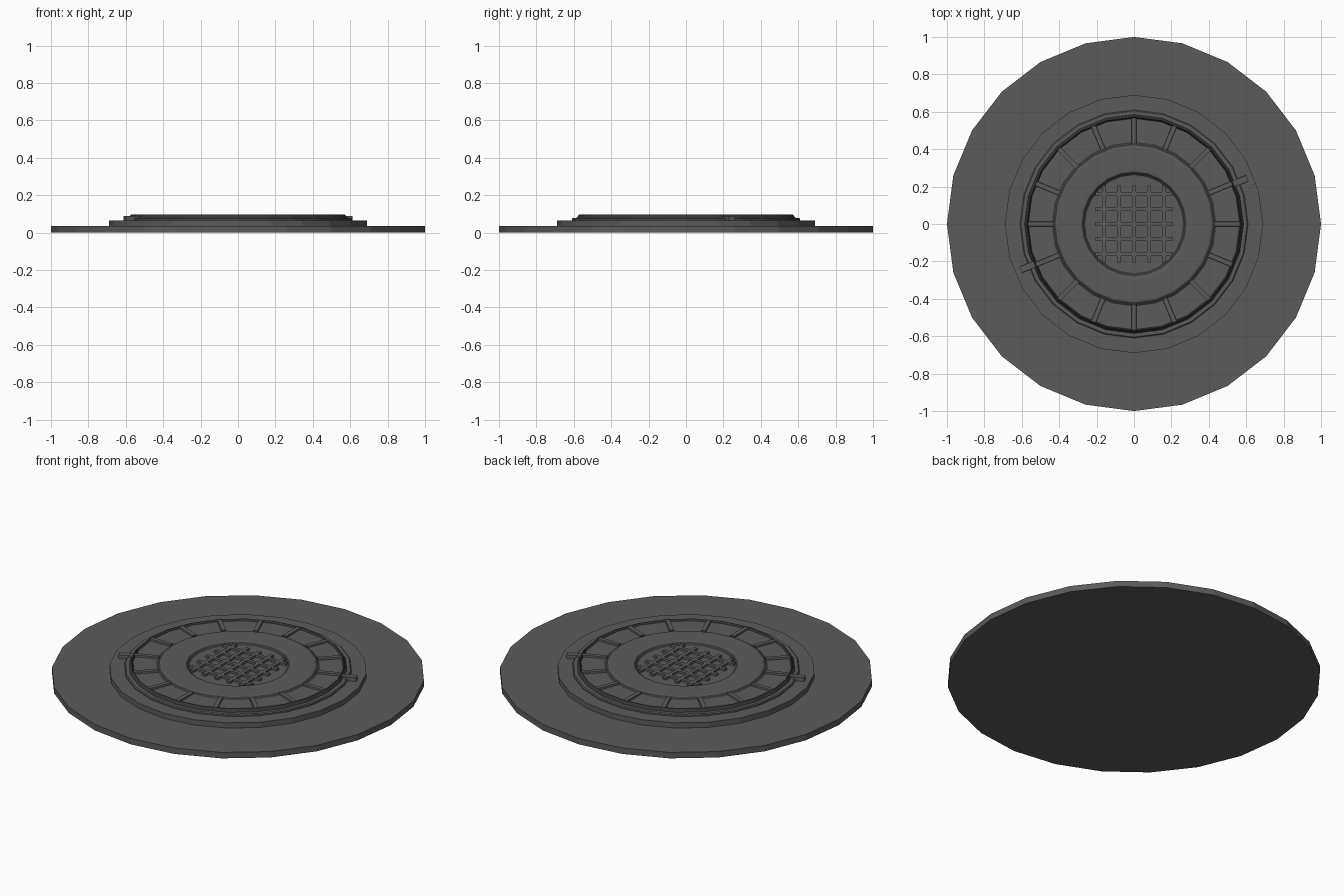
import bpy, bmesh, math
from mathutils import Matrix, Vector

if "Cube" in bpy.data.objects:
    bpy.data.objects.remove(bpy.data.objects["Cube"])

SIDES = 24


def material(name, value):
    m = bpy.data.materials.new(name)
    m.diffuse_color = (value, value, value, 1)
    m.use_nodes = True
    m.node_tree.nodes["Principled BSDF"].inputs["Base Color"].default_value = m.diffuse_color
    return m


grey = material("dark grey metal", 0.105)
dark = material("blackened seam", 0.035)


def finish(name, bm):
    bmesh.ops.recalc_face_normals(bm, faces=bm.faces)
    me = bpy.data.meshes.new(name)
    bm.to_mesh(me)
    bm.free()
    me.materials.append(grey)
    me.materials.append(dark)
    ob = bpy.data.objects.new(name, me)
    bpy.context.collection.objects.link(ob)
    return ob


def lathe(name, profile, dark_spans=()):
    """Revolve (radius, z) points, closing both ends with a flat cap."""
    bm = bmesh.new()
    rings = []
    for r, z in profile:
        rings.append([bm.verts.new((r * math.cos(2 * math.pi * i / SIDES),
                                    r * math.sin(2 * math.pi * i / SIDES), z))
                      for i in range(SIDES)])
    for k in range(len(rings) - 1):
        a, b = rings[k], rings[k + 1]
        for i in range(SIDES):
            j = (i + 1) % SIDES
            f = bm.faces.new((a[i], a[j], b[j], b[i]))
            f.material_index = 1 if k in dark_spans else 0
    bm.faces.new(rings[0][::-1])
    bm.faces.new(rings[-1])
    return finish(name, bm)


def add_bar(bm, center, size, angle=0.0, taper=0.85):
    """Box with a slightly narrower top, turned about the z axis."""
    rot = Matrix.Rotation(angle, 4, 'Z')
    mat = rot @ Matrix.Translation(Vector(center)) @ Matrix.Diagonal((*size, 1))
    verts = bmesh.ops.create_cube(bm, size=1)["verts"]
    for v in verts:
        if v.co.z > 0:
            v.co.y *= taper
    bmesh.ops.transform(bm, matrix=mat, verts=verts)


# Ground plate and raised step
lathe("base_plate", [(1.0, 0), (1.0, 0.035)])
lathe("raised_step", [(0.69, 0.03), (0.69, 0.066)])

# Round lid: outer rim, spoke channel, middle ring and sunken centre
lathe("lid", [
    (0.61, 0.06), (0.61, 0.074), (0.605, 0.079), (0.585, 0.079),
    (0.572, 0.096), (0.565, 0.085),
    (0.44, 0.085), (0.42, 0.094), (0.412, 0.096),
    (0.30, 0.096), (0.28, 0.094), (0.262, 0.081), (0.255, 0.080),
], dark_spans=(3, 4, 6, 10))

# Sixteen radial spokes in the channel
bm = bmesh.new()
for i in range(16):
    add_bar(bm, (0.5, 0, 0.087), (0.135, 0.028, 0.016), i * math.pi / 8)
finish("channel_spokes", bm)

# Two latch bars crossing the rim on opposite sides
bm = bmesh.new()
for turn in (0, math.pi):
    add_bar(bm, (0.611, 0, 0.077), (0.086, 0.036, 0.022), math.radians(22) + turn, 0.95)
finish("latch_bars", bm)

# Crossed grip bars in the centre
bm = bmesh.new()
for i in range(-2, 3):
    for angle in (0, math.pi / 2):
        add_bar(bm, (0, i * 0.08, 0.084), (0.41, 0.024, 0.014), angle)
finish("center_grid", bm)
